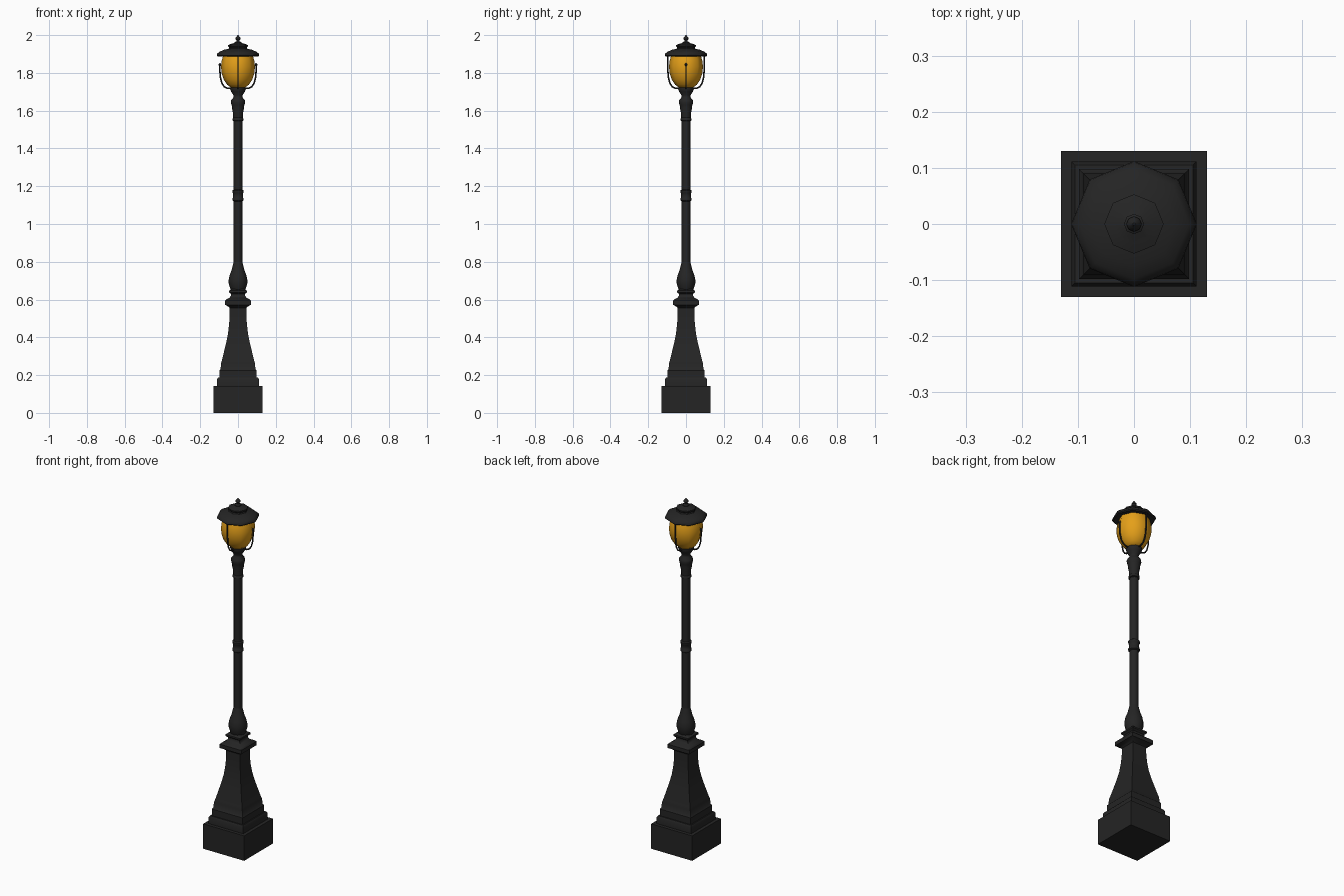
import bpy, bmesh, math

if "Cube" in bpy.data.objects:
    bpy.data.objects.remove(bpy.data.objects["Cube"])

def material(name, rgb):
    m = bpy.data.materials.new(name)
    m.diffuse_color = (*rgb, 1)
    m.use_nodes = True
    m.node_tree.nodes["Principled BSDF"].inputs["Base Color"].default_value = m.diffuse_color
    return m

IRON = material("black iron", (0.018, 0.018, 0.018))
GLASS = material("amber glass", (0.78, 0.35, 0.01))

def finish(name, bm, mat, angle):
    bmesh.ops.recalc_face_normals(bm, faces=bm.faces)
    me = bpy.data.meshes.new(name)
    bm.to_mesh(me)
    bm.free()
    me.materials.append(mat)
    me.shade_smooth()
    me.set_sharp_from_angle(angle=math.radians(angle))
    ob = bpy.data.objects.new(name, me)
    bpy.context.collection.objects.link(ob)
    return ob

def lathe(name, profile, sides, mat=IRON, turn=0.0, scale=1.0, angle=40):
    """Stack rings of (radius, z) and cap both ends."""
    bm = bmesh.new()
    rings = []
    for r, z in profile:
        rings.append([bm.verts.new((r * scale * math.cos(turn + 2 * math.pi * i / sides),
                                    r * scale * math.sin(turn + 2 * math.pi * i / sides), z))
                      for i in range(sides)])
    for a, b in zip(rings, rings[1:]):
        for i in range(sides):
            j = (i + 1) % sides
            bm.faces.new((a[i], a[j], b[j], b[i]))
    bm.faces.new(rings[0])
    bm.faces.new(rings[-1])
    return finish(name, bm, mat, angle)

def square(name, profile):
    return lathe(name, profile, 4, turn=math.pi / 4, scale=math.sqrt(2))

# square pedestal and its collar
square("pedestal", [(.13, 0), (.13, .143), (.111, .143), (.111, .178), (.105, .187),
                    (.098, .187), (.098, .225), (.092, .232), (.09, .262), (.086, .275),
                    (.075, .32), (.063, .37), (.053, .42), (.047, .47), (.044, .52), (.044, .57)])
square("collar", [(.044, .555), (.055, .565), (.069, .572), (.069, .594), (.06, .602),
                  (.045, .61), (.037, .62), (.037, .63), (.047, .638), (.047, .647), (.035, .655)])

# turned vase and pole
lathe("vase", [(.035, .645), (.042, .66), (.049, .685), (.049, .705), (.044, .73),
               (.034, .755), (.028, .78), (.023, .80)], 12)
lathe("pole", [(.0225, .78), (.0225, 1.57)], 12)
lathe("pole_ring", [(.022, 1.12), (.03, 1.125), (.03, 1.135), (.026, 1.14), (.026, 1.163),
                    (.03, 1.168), (.03, 1.178), (.022, 1.183)], 12)
lathe("capital", [(.022, 1.545), (.029, 1.548), (.029, 1.558), (.025, 1.563), (.027, 1.59),
                  (.031, 1.61), (.031, 1.62), (.034, 1.63), (.038, 1.645), (.036, 1.655),
                  (.024, 1.67), (.024, 1.682), (.036, 1.70), (.041, 1.712), (.041, 1.722),
                  (.03, 1.728)], 12)

# lamp globe
lathe("globe", [(.035, 1.72), (.058, 1.738), (.076, 1.765), (.087, 1.80), (.09, 1.835),
                (.086, 1.865), (.078, 1.895)], 8, GLASS, angle=60)

# roof and finial
lathe("roof", [(.078, 1.89), (.106, 1.887), (.112, 1.892), (.11, 1.902), (.098, 1.912),
               (.075, 1.922), (.05, 1.928), (.047, 1.934), (.053, 1.94), (.053, 1.947),
               (.035, 1.954), (.018, 1.958), (.012, 1.962)], 8)
lathe("finial", [(.018, 1.955), (.018, 1.962), (.008, 1.968), (.008, 1.971), (.014, 1.98),
                 (.013, 1.986), (.007, 1.992), (.002, 2.0)], 8)

# four bent arms: front and back reach the roof, the side ones end in a knob
def arm(name, path, turn, r=.0042, sides=6):
    bm = bmesh.new()
    rings = []
    for k, (x, z) in enumerate(path):
        a, b = path[max(k - 1, 0)], path[min(k + 1, len(path) - 1)]
        t = math.atan2(b[1] - a[1], b[0] - a[0])
        ring = []
        for i in range(sides):
            c = 2 * math.pi * i / sides
            u, v = r * math.cos(c), r * math.sin(c)
            ring.append(bm.verts.new((x - u * math.sin(t), v, z + u * math.cos(t))))
        rings.append(ring)
    for a, b in zip(rings, rings[1:]):
        for i in range(sides):
            j = (i + 1) % sides
            bm.faces.new((a[i], a[j], b[j], b[i]))
    bm.faces.new(rings[0])
    bm.faces.new(rings[-1])
    finish(name, bm, IRON, 60).rotation_euler.z = turn

bend = [(.03, 1.717), (.055, 1.718), (.073, 1.727), (.085, 1.745), (.093, 1.775), (.096, 1.81)]
for n in range(4):
    turn = n * math.pi / 2
    if n % 2:
        arm(f"roof_arm_{n}", bend + [(.097, 1.86), (.097, 1.895)], turn)
    else:
        arm(f"side_arm_{n}", bend + [(.096, 1.842)], turn)
        knob = lathe(f"arm_knob_{n}", [(.002, 1.835), (.006, 1.839), (.007, 1.844),
                                       (.005, 1.849), (.001, 1.852)], 8)
        knob.location.x = .096 * math.cos(turn)
